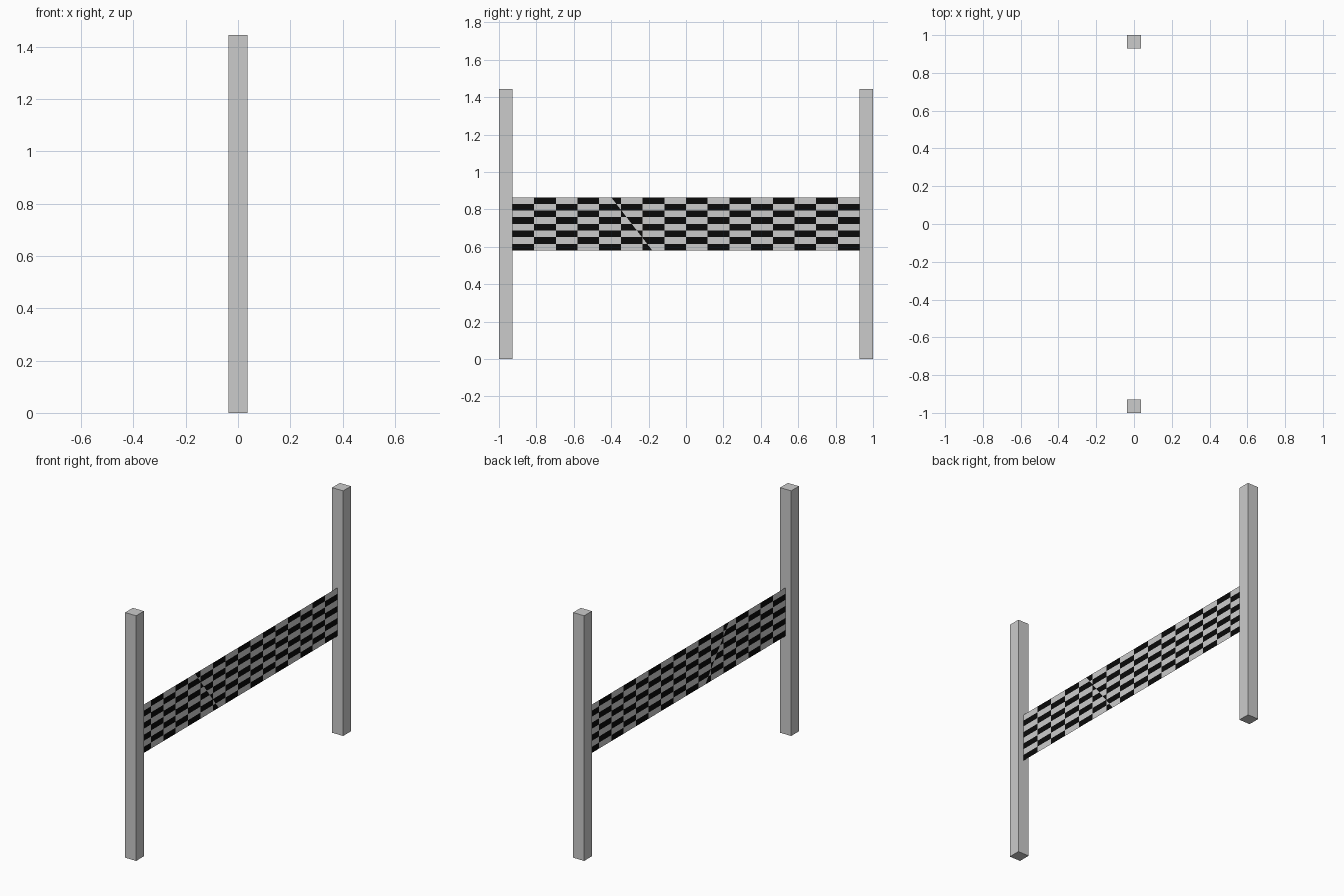
import bpy, bmesh
from mathutils import Vector

if "Cube" in bpy.data.objects:
    bpy.data.objects.remove(bpy.data.objects["Cube"])

POST_W, POST_H = 0.072, 1.445
INNER = 1 - POST_W
Z0, Z1 = 0.58, 0.865
COLS, ROWS = 16, 8

light = bpy.data.materials.new("light_check")
light.diffuse_color = (0.8, 0.8, 0.8, 1)
light.use_nodes = True
light.node_tree.nodes["Principled BSDF"].inputs["Base Color"].default_value = light.diffuse_color
dark = bpy.data.materials.new("black_check")
dark.diffuse_color = (0.003, 0.003, 0.003, 1)
dark.use_nodes = True
dark.node_tree.nodes["Principled BSDF"].inputs["Base Color"].default_value = dark.diffuse_color


def add_object(name, bm, mats=()):
    mesh = bpy.data.meshes.new(name)
    bm.to_mesh(mesh)
    bm.free()
    for m in mats:
        mesh.materials.append(m)
    obj = bpy.data.objects.new(name, mesh)
    bpy.context.collection.objects.link(obj)
    return obj


# Square posts at either end
for name, side in (("left_post", -1), ("right_post", 1)):
    bm = bmesh.new()
    bmesh.ops.create_cube(bm, size=1)
    bmesh.ops.scale(bm, vec=(POST_W, POST_W, POST_H), verts=bm.verts)
    bmesh.ops.translate(bm, vec=(0, side * (1 - POST_W / 2), POST_H / 2), verts=bm.verts)
    add_object(name, bm)


# Checkered banner sheet, trimmed along the slanted tear line
def banner(name, phase, keep_right):
    bm = bmesh.new()
    grid = [[bm.verts.new((0, -INNER + 2 * INNER * c / COLS, Z1 + (Z0 - Z1) * r / ROWS))
             for c in range(COLS + 1)] for r in range(ROWS + 1)]
    for r in range(ROWS):
        for c in range(COLS):
            f = bm.faces.new((grid[r][c], grid[r + 1][c], grid[r + 1][c + 1], grid[r][c + 1]))
            f.material_index = (r + c + phase) % 2
    bmesh.ops.bisect_plane(bm, geom=bm.verts[:] + bm.edges[:] + bm.faces[:],
                           plane_co=Vector((0, -0.40, Z1)),
                           plane_no=Vector((0, Z1 - Z0, 0.22)).normalized(),
                           clear_inner=keep_right, clear_outer=not keep_right)
    add_object(name, bm, (light, dark))


banner("banner_left_piece", 0, False)
banner("banner_right_piece", 1, True)
